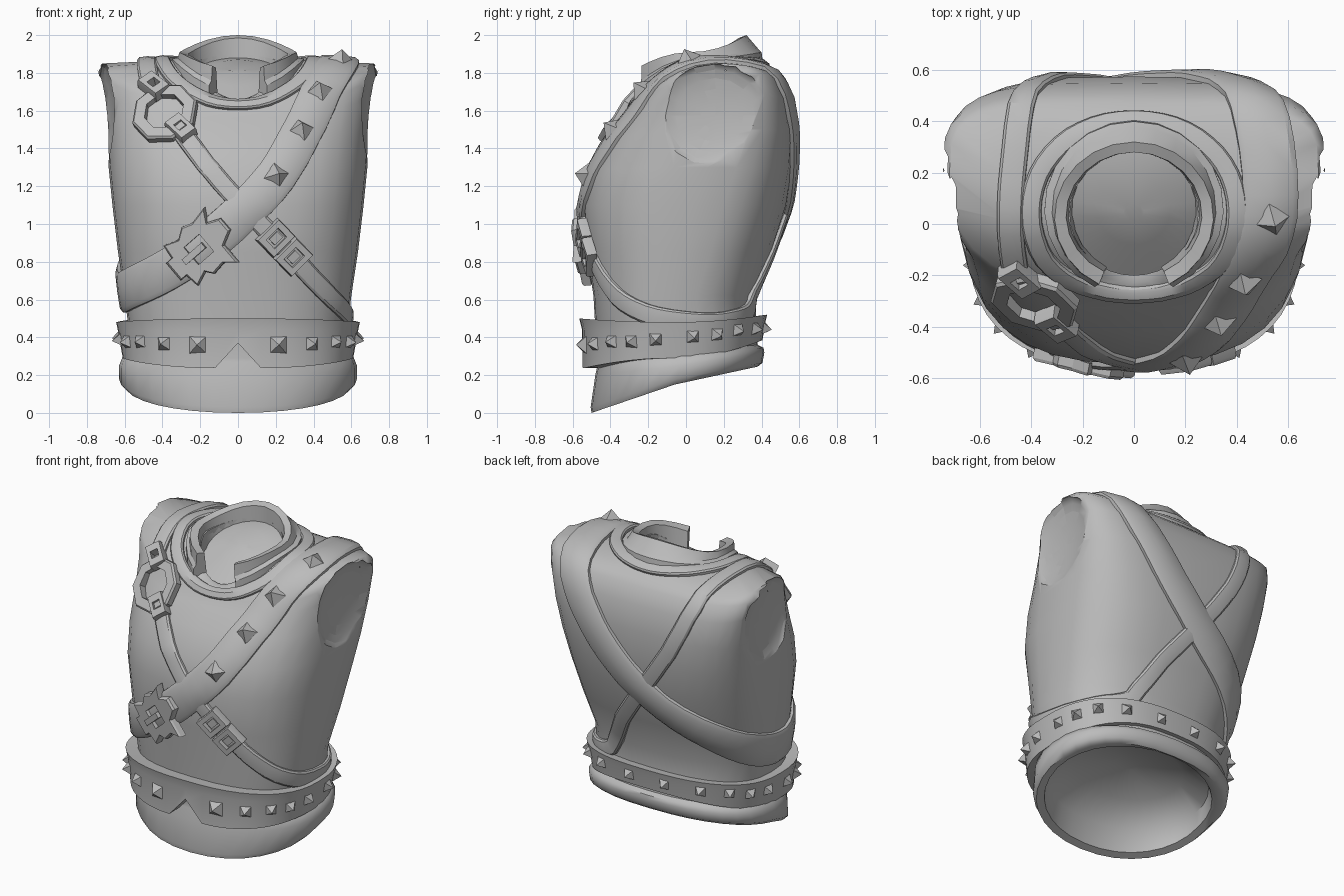
import bpy, math
from math import pi, cos, sin
from mathutils import Vector, Matrix
from mathutils.bvhtree import BVHTree
import bmesh

if "Cube" in bpy.data.objects:
    bpy.data.objects.remove(bpy.data.objects["Cube"])

grey = bpy.data.materials.new("plain grey")
grey.diffuse_color = (0.5, 0.5, 0.5, 1)
grey.use_nodes = True
grey.node_tree.nodes["Principled BSDF"].inputs["Base Color"].default_value = grey.diffuse_color


def add(name, verts, faces, angle=35):
    me = bpy.data.meshes.new(name)
    me.from_pydata([tuple(v) for v in verts], [], faces)
    bm = bmesh.new()
    bm.from_mesh(me)
    bmesh.ops.recalc_face_normals(bm, faces=bm.faces)
    bm.to_mesh(me)
    bm.free()
    me.materials.append(grey)
    ob = bpy.data.objects.new(name, me)
    bpy.context.collection.objects.link(ob)
    shade(ob, angle)
    return ob


def shade(ob, angle):
    bpy.ops.object.select_all(action='DESELECT')
    ob.select_set(True)
    bpy.context.view_layer.objects.active = ob
    bpy.ops.object.shade_smooth_by_angle(angle=math.radians(angle))


def grid_data(rows, wrap=False, cap=False):
    """Skin a list of closed rows; wrap joins last row to first, cap closes the ends."""
    n, m = len(rows[0]), len(rows)
    faces = []
    for i in range(m if wrap else m - 1):
        a, b = i * n, (i + 1) % m * n
        faces += [(a + j, a + (j + 1) % n, b + (j + 1) % n, b + j) for j in range(n)]
    if cap:
        faces += [tuple(range(n)), tuple(range((m - 1) * n, m * n))]
    return [Vector(p) for r in rows for p in r], faces


def grid(name, rows, wrap=False, cap=False, angle=35):
    return add(name, *grid_data(rows, wrap, cap), angle)


def ring(zf, zs, zb, hw, yf, yb, n=2.5, nb=None, yc=None, p=2, seg=32, a0=0, a1=2 * pi):
    """Rounded horizontal section with its own front, side and back height."""
    pts = []
    last = seg if a1 - a0 > 6.28 else seg - 1
    yc = (yf + yb) / 2 if yc is None else yc
    for i in range(seg):
        a = a0 + (a1 - a0) * i / last
        e = 2 / (nb if nb and sin(a) > 0 else n)
        c, s = (math.copysign(abs(v) ** e, v) for v in (cos(a), sin(a)))
        z = zs + ((zb if s > 0 else zf) - zs) * abs(s) ** p
        pts.append(Vector((hw * c, yc + (yb - yc if s > 0 else yc - yf) * s, z)))
    return pts


# torso: underside hollow, hem, outer skin, neck recess
inside = [ring(.39, .4, .4, .08, -.12, .02), ring(.3, .34, .38, .36, -.3, .2, 2.1, p=1),
          ring(.18, .25, .32, .53, -.44, .33, 2.1, p=1), ring(.02, .16, .26, .55, -.46, .35, 2.1, p=1)]
hem = [ring(0, .15, .245, .60, -.5, .38, 2.1, 2.4, p=1), ring(.03, .18, .265, .63, -.505, .405, 2.1, 2.4, p=1),
       ring(.2, .25, .32, .63, -.48, .415, 2.2, 2.4, p=1),
       ring(.27, .3, .345, .61, -.465, .41, 2.3, p=1), ring(.29, .32, .36, .56, -.46, .38, p=1)]
outer = [ring(.45, .45, .47, .58, -.48, .37), ring(.62, .62, .62, .60, -.49, .37),
         ring(.85, .85, .85, .635, -.525, .455, 2.5, 2.6, .0),
         ring(1.1, 1.1, 1.1, .665, -.545, .535, 2.6, 2.8, .05),
         ring(1.29, 1.3, 1.3, .685, -.505, .565, 2.6, 3.1, .11),
         ring(1.45, 1.5, 1.5, .70, -.42, .575, 2.6, 3.5, .17),
         ring(1.56, 1.7, 1.66, .725, -.33, .55, 2.6, 3.8, .21),
         ring(1.62, 1.81, 1.76, .745, -.28, .505, 2.6, 3.8, .21),
         ring(1.64, 1.85, 1.79, .72, -.27, .475, 2.6, 3.6, .2),
         ring(1.65, 1.86, 1.82, .5, -.26, .44, 2.3, 2.5, .1),
         ring(1.66, 1.87, 1.87, .3, -.23, .36, 2)]
neck = [ring(1.66, 1.85, 1.90, .25, -.2, .28, 2), ring(1.63, 1.77, 1.88, .25, -.2, .28, 2, p=1),
        ring(1.73, 1.81, 1.87, .14, -.08, .18, 2, p=1), ring(1.8, 1.815, 1.83, .04, .01, .08, 2)]
torso = grid("torso", inside + hem + outer + neck, cap=True, angle=50)

# shallow arm recesses on both sides
for side in (-1, 1):
    bpy.ops.mesh.primitive_uv_sphere_add(segments=16, ring_count=12, radius=1)
    cut = bpy.context.object
    cut.matrix_world = (Matrix.Translation((side * .71, .15, 1.575)) @ Matrix.Rotation(-side * .1, 4, 'Z')
                        @ Matrix.Rotation(pi / 2, 4, 'Y') @ Matrix.Diagonal((.28, .3, .06, 1)))
    cut.data.materials.append(grey)
    bpy.context.view_layer.update()
    mod = torso.modifiers.new("arm recess", 'BOOLEAN')
    mod.object, mod.operation, mod.solver = cut, 'DIFFERENCE', 'EXACT'
    bpy.context.view_layer.objects.active = torso
    bpy.ops.object.modifier_apply(modifier=mod.name)
    bpy.data.objects.remove(cut)
shade(torso, 50)

skin = BVHTree.FromPolygons(*grid_data(outer))


def snap(p, tree=skin):
    loc, n, _, _ = tree.find_nearest(Vector(p))
    return loc, (n if n.dot(loc - Vector((0, .05, min(1.2, loc.z)))) > 0 else -n)


def curve(pts, closed, steps=4):
    pts, out, n = [Vector(p) for p in pts], [], len(pts)
    at = lambda i: pts[i % n] if closed else pts[max(0, min(n - 1, i))]
    for i in range(n if closed else n - 1):
        a, b, c, d = (at(i + k) for k in (-1, 0, 1, 2))
        for s in range(steps):
            t = s / steps
            out.append(.5 * (2 * b + (c - a) * t + (2 * a - 5 * b + 4 * c - d) * t * t
                             + (3 * b - a - 3 * c + d) * t ** 3))
    return out if closed else out + [pts[-1]]


def strap(name, pts, width, thick, closed=True):
    """Bevelled band that hugs the torso along a path."""
    path = [snap(p) for p in curve(pts, closed)]
    n, rows, w = len(path), [], width / 2
    at = lambda i: path[i % n] if closed else path[max(0, min(n - 1, i))]
    for i in range(n):
        nor = sum((at(i + k)[1] for k in (-2, -1, 0, 1, 2)), Vector()).normalized()
        tan = (at(i + 1)[0] - at(i - 1)[0]).normalized()
        b = nor.cross(tan).normalized()
        p = path[i][0]
        l, r = (p.lerp(snap(p + b * k)[0], .9) for k in (-w, w))
        rows.append([l - nor * .03, l + nor * thick * .6, l.lerp(r, .1) + nor * thick,
                     p + nor * (thick + .004), r.lerp(l, .1) + nor * thick,
                     r + nor * thick * .6, r - nor * .03])
    return grid(name, rows, wrap=closed, cap=not closed, angle=30)


# wide strap over one shoulder, narrow strap over the other
strap("wide_strap", [(.53, .03, 1.86), (.44, -.18, 1.69), (.34, -.35, 1.49), (.2, -.5, 1.25),
                     (0, -.56, 1.04), (-.2, -.53, .87), (-.42, -.42, .73), (-.6, -.15, .64),
                     (-.61, .12, .69), (-.45, .38, .84), (-.1, .52, 1.07), (.17, .56, 1.32),
                     (.38, .55, 1.6), (.5, .38, 1.8)], .24, .034)
strap("narrow_strap", [(-.29, -.37, 1.47), (-.17, -.5, 1.32), (-.05, -.55, 1.18), (.14, -.55, .98),
                       (.25, -.53, .87), (.45, -.42, .66), (.57, -.22, .53), (.59, .05, .48),
                       (.5, .25, .49), (.31, .37, .56), (.15, .47, .82), (-.05, .53, 1.1),
                       (-.27, .55, 1.42), (-.42, .49, 1.72), (-.47, .22, 1.84), (-.48, .02, 1.83),
                       (-.46, -.14, 1.7)], .115, .024, closed=False)

# yoke trim around the neck and standing collar open at the front
strap("neck_trim", [(.4 * cos(a), .06 + .34 * sin(a), 1.84 + (.0 if sin(a) > 0 else .2 * sin(a)))
                    for a in (2 * pi * k / 12 for k in range(12))], .09, .025)
arc = dict(n=2, seg=21, a0=math.radians(-64), a1=math.radians(244))
collar = [ring(1.62, 1.82, 1.83, .35, -.28, .41, **arc), ring(1.7, 1.875, 1.91, .35, -.28, .4, **arc),
          ring(1.73, 1.88, 1.93, .32, -.27, .38, **arc), ring(1.82, 1.91, 2.0, .31, -.265, .32, **arc),
          ring(1.81, 1.90, 1.985, .265, -.21, .28, **arc), ring(1.6, 1.76, 1.8, .24, -.19, .28, **arc)]
grid("collar", list(zip(*collar)), cap=True, angle=30)

# waist belt with a notch at the lower front edge
belt_rows = [ring(.235, .29, .385, .54, -.45, .35, seg=48), ring(.235, .29, .385, .61, -.55, .405, seg=48),
             ring(.44, .43, .48, .635, -.55, .42, seg=48), ring(.5, .48, .52, .645, -.565, .43, seg=48),
             ring(.49, .47, .51, .55, -.46, .35, seg=48)]
for p in belt_rows[0] + belt_rows[1]:
    if p.y < 0:
        p.z += max(0, .135 - abs(p.x) * 1.1)
belt = grid("waist_belt", belt_rows, wrap=True, angle=30)
belt_tree = BVHTree.FromPolygons(*grid_data(belt_rows, wrap=True))


def frame(p, along, lift=0, tree=skin):
    loc, n = snap(p, tree)
    x = Vector(along)
    x = (x - n * x.dot(n)).normalized()
    m = Matrix((x, n.cross(x), n)).transposed().to_4x4()
    m.translation = loc + n * lift
    return m


def stud(name, m, r, h):
    base = [(-r, -r, -.01), (r, -r, -.01), (r, r, -.01), (-r, r, -.01), (0, 0, h)]
    add(name, [m @ Vector(v) for v in base],
        [(0, 1, 2, 3)] + [(i, (i + 1) % 4, 4) for i in range(4)], 10)


# pyramid studs, mirrored around the belt
for x, y, z, r in [(.22, -.58, .36, .05), (.41, -.52, .365, .04), (.54, -.42, .375, .036),
                   (.6, -.3, .375, .036), (.64, -.16, .385, .036), (.64, .04, .4, .036),
                   (.61, .18, .41, .036), (.54, .31, .43, .036), (.37, .4, .44, .036),
                   (.13, .43, .445, .036)]:
    for side in (-1, 1):
        a = (-y, side * x, 0)
        stud("belt_stud", frame((side * x, y, z), a, 0, belt_tree), r, .045)

# pyramid studs on the wide strap
for p in [(.54, .02, 1.86), (.43, -.2, 1.68), (.33, -.36, 1.48), (.2, -.5, 1.25)]:
    stud("strap_stud", frame(p, (.5, .35, .8), .034), .05, .055)


def plate(name, m, outline, hole, depth):
    """Flat buckle frame with a hole; both outlines have the same point count."""
    layer = lambda pts, z, k=1: [m @ Vector((u * k, v * k, z)) for u, v in pts]
    grid(name, [layer(hole, -.02), layer(outline, -.02), layer(outline, depth * .6),
                layer(outline, depth, .94), layer(hole, depth)], wrap=True, angle=20)


def rect(a, b):
    return [(-a, -b), (a, -b), (a, b), (-a, b)]


def bar(name, m, u, v, z0, z1, off=0):
    grid(name, [[m @ Vector((x + off, y, z)) for x, y in rect(u, v)] for z in (z0, z1)], cap=True, angle=20)


# octagonal ring with two strap links
octagon = lambda r: [(r * cos(pi / 4 * k + pi / 8), r * sin(pi / 4 * k + pi / 8)) for k in range(8)]
down = (.62, -.2, -.75)
plate("shoulder_ring", frame((-.385, -.3, 1.585), down, .012), octagon(.18), octagon(.11), .03)
for p in [(-.44, -.17, 1.69), (-.3, -.37, 1.49)]:
    plate("strap_link", frame(p, down, .018), rect(.075, .05), rect(.025, .025), .042)

# ornate buckle on the wide strap, with a pronged tail
outline = [(.11, -.19), (.11, -.07), (.19, -.03), (.19, .05), (.12, .08), (.16, .15), (.06, .13), (0, .15),
           (-.06, .11), (-.14, .14), (-.15, .06), (-.19, .06), (-.19, -.06), (-.15, -.06), (-.14, -.14),
           (-.06, -.11), (-.03, -.15), (.05, -.14)]
hole = [(max(-.06, min(.05, u)), max(-.06, min(.06, v))) for u, v in outline]
m = frame((-.2, -.55, .87), (1, 0, .85), .026)
plate("large_buckle", m, outline, hole, .03)
bar("large_buckle_prong", m, .07, .018, 0, .04, -.04)

# double buckle on the narrow strap
for p in [(.2, -.55, .925), (.295, -.52, .825)]:
    m = frame(p, (1, 0, -1), .016)
    plate("small_buckle", m, rect(.066, .082), rect(.034, .045), .035)
    bar("small_buckle_prong", m, .022, .03, -.01, .022)
